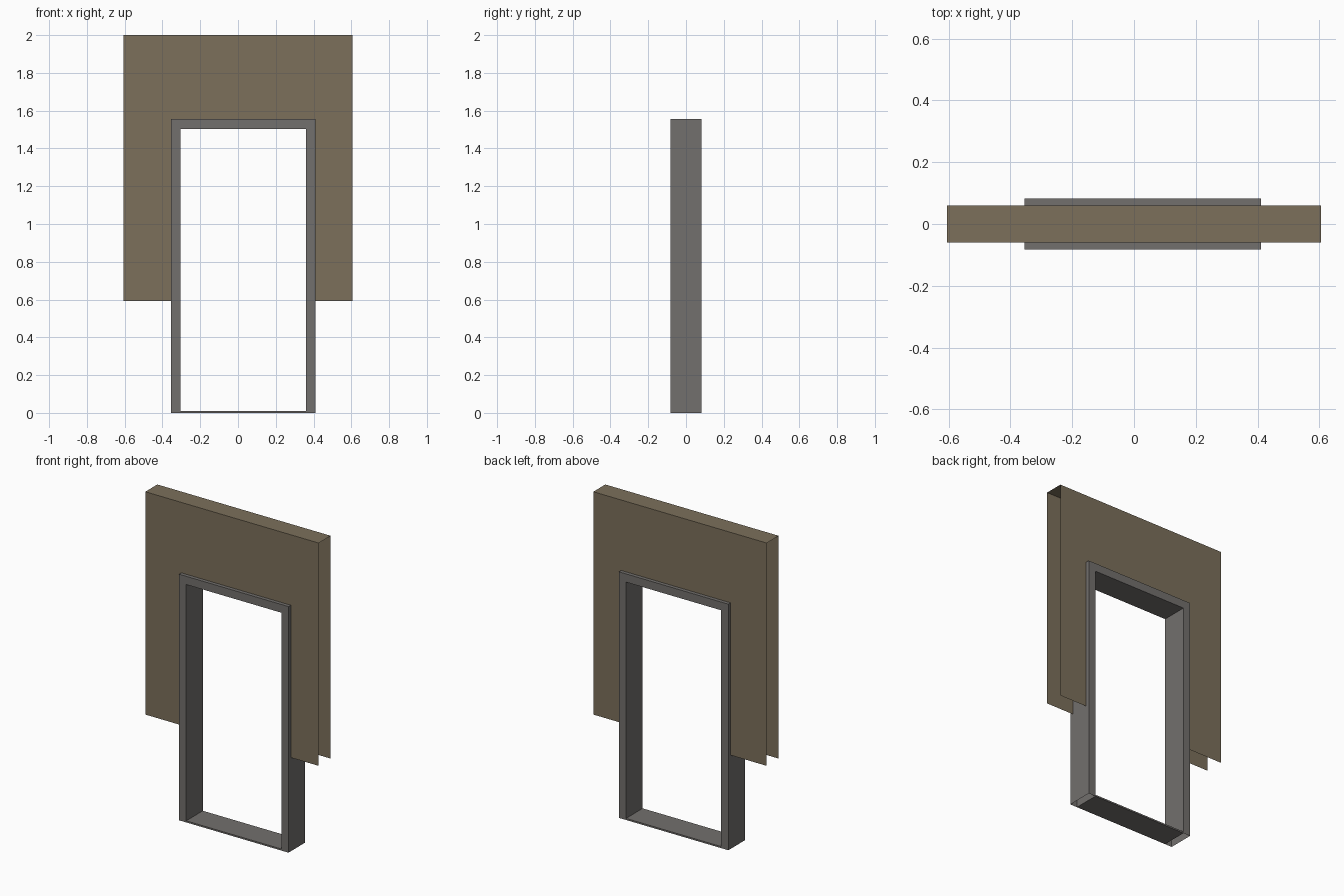
import bpy, bmesh

if "Cube" in bpy.data.objects:
    bpy.data.objects.remove(bpy.data.objects["Cube"])


def material(name, rgb):
    m = bpy.data.materials.new(name)
    m.diffuse_color = (*rgb, 1)
    m.use_nodes = True
    m.node_tree.nodes["Principled BSDF"].inputs["Base Color"].default_value = m.diffuse_color
    return m


def arch(x0, x1, top, ix0, ix1, itop, z0):
    """Upside-down U outline: outer loop then inner loop, as (x, z) points."""
    outer = [(x0, z0), (x0, top), (x1, top), (x1, z0)]
    inner = [(ix0, z0), (ix0, itop), (ix1, itop), (ix1, z0)]
    return outer, inner


def build(name, outer, inner, half, mat, strips):
    """Front and back U sheets, joined by the chosen (loop, segment) strips."""
    bm = bmesh.new()
    v = {}
    for side, y in enumerate((-half, half)):
        for k, loop in enumerate((outer, inner)):
            v[side, k] = [bm.verts.new((x, y, z)) for x, z in loop]
        for i in range(3):
            f = [v[side, 0][i], v[side, 0][i + 1], v[side, 1][i + 1], v[side, 1][i]]
            bm.faces.new(f[::-1] if side == 0 else f)
    for k, i in strips:
        a, b = v[0, k], v[1, k]
        f = [a[i], a[i + 1], b[i + 1], b[i]]
        bm.faces.new(f if k == 0 else f[::-1])
    bm.normal_update()
    # front sheet must face -y; flip everything consistently if it does not
    bm.faces.ensure_lookup_table()
    for f in bm.faces:
        c, n = f.calc_center_median(), f.normal
        if abs(n.y) > 0.5 and n.y * c.y < 0:
            f.normal_flip()
    mesh = bpy.data.meshes.new(name)
    bm.to_mesh(mesh)
    bm.free()
    mesh.materials.append(mat)
    ob = bpy.data.objects.new(name, mesh)
    bpy.context.collection.objects.link(ob)
    return ob


wall_mat = material("wall brown", (0.20, 0.16, 0.105))
frame_mat = material("frame grey", (0.17, 0.16, 0.153))

FX0, FX1, FTOP = -0.354, 0.411, 1.555   # frame outside
IX0, IX1, ITOP = -0.304, 0.361, 1.503   # frame opening

# Wall: two thin sheets with a top cap, open at the sides and bottom
build("wall", *arch(-0.606, 0.606, 2.0, FX0, FX1, FTOP, 0.592), 0.06, wall_mat, [(0, 1)])

# Door frame: jambs and lintel, open underneath
build("door_frame", *arch(FX0, FX1, FTOP, IX0, IX1, ITOP, 0.0), 0.083, frame_mat,
      [(k, i) for k in (0, 1) for i in range(3)])

# Thin threshold between the jambs
bpy.ops.mesh.primitive_cube_add(size=1, location=((IX0 + IX1) / 2, 0, 0.005))
sill = bpy.context.object
sill.name = "threshold"
sill.scale = (IX1 - IX0, 0.166, 0.01)
sill.data.materials.append(frame_mat)
